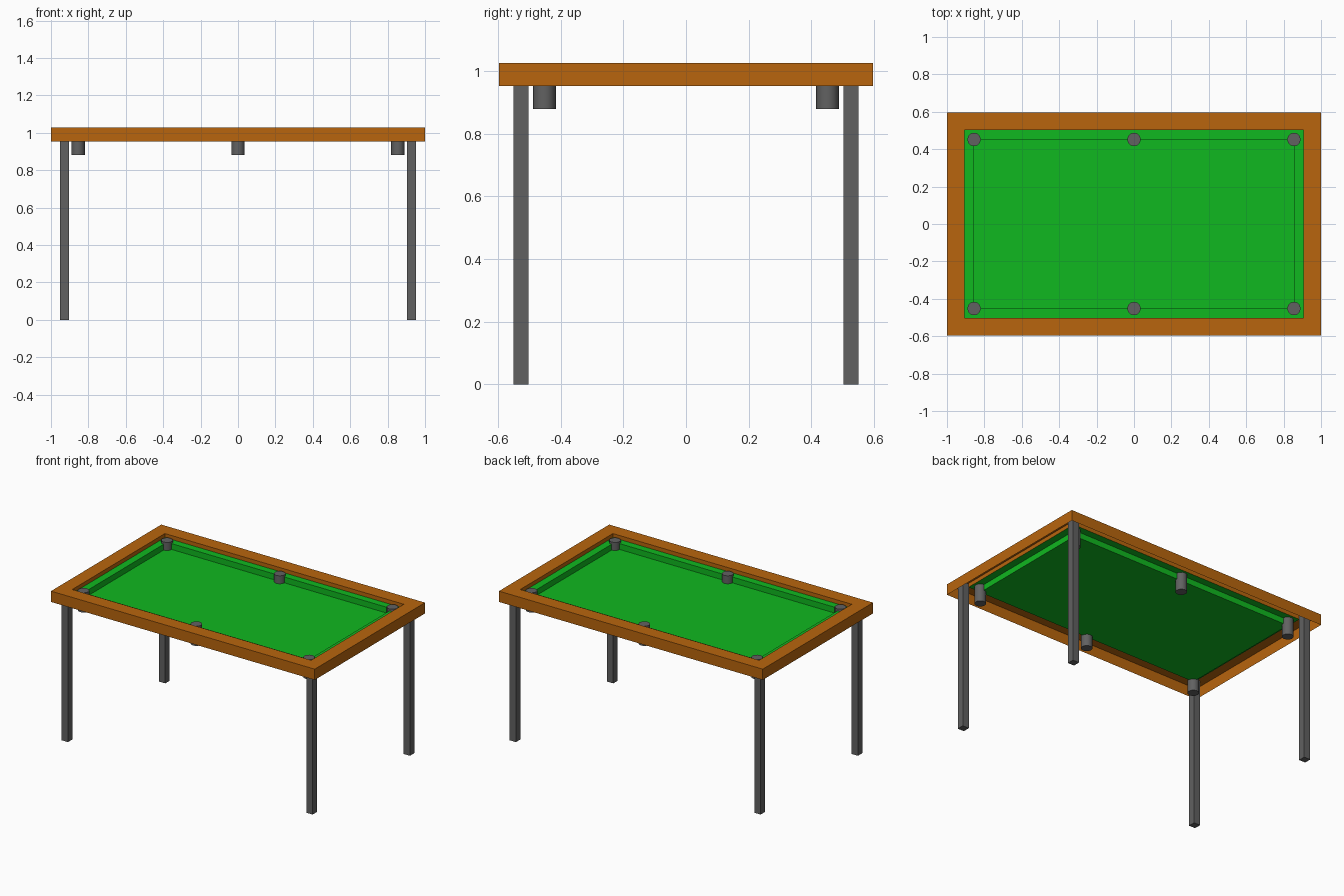
import bpy, bmesh, math

if "Cube" in bpy.data.objects:
    bpy.data.objects.remove(bpy.data.objects["Cube"])

def material(name, rgb):
    m = bpy.data.materials.new(name)
    m.diffuse_color = (*rgb, 1)
    m.use_nodes = True
    m.node_tree.nodes["Principled BSDF"].inputs["Base Color"].default_value = m.diffuse_color
    return m

def ring_shell(name, rings, mat, cap=False):
    """Bridge nested rectangles given as (half x, half y, z)."""
    bm = bmesh.new()
    loops = [[bm.verts.new((sx * x, sy * y, z))
              for sx, sy in ((-1, -1), (1, -1), (1, 1), (-1, 1))]
             for x, y, z in rings]
    for a, b in zip(loops, loops[1:]):
        for i in range(4):
            j = (i + 1) % 4
            bm.faces.new((a[i], a[j], b[j], b[i]))
    if cap:
        bm.faces.new(loops[-1])
    me = bpy.data.meshes.new(name)
    bm.to_mesh(me)
    bm.free()
    me.materials.append(mat)
    ob = bpy.data.objects.new(name, me)
    bpy.context.collection.objects.link(ob)
    return ob

wood = material("wood", (0.48, 0.13, 0.004))
felt = material("felt", (0.005, 0.48, 0.014))
metal = material("dark_metal", (0.12, 0.12, 0.12))

TOP, SKIRT, LEDGE, BED = 1.027, 0.953, 1.0, 0.96

# Wooden rim: open-bottomed skirt, top board and inner lip
ring_shell("wooden_rim", [(1.0, 0.597, SKIRT), (1.0, 0.597, TOP),
                          (0.906, 0.502, TOP), (0.906, 0.502, LEDGE)], wood)

# Green cushion ledge stepping down to the playing bed
ring_shell("cloth_bed", [(0.906, 0.502, LEDGE), (0.855, 0.452, LEDGE),
                         (0.855, 0.452, BED)], felt, cap=True)

# Square legs reaching up under the rim
LEG_TOP = 1.024
for sx, xn in ((-1, "left"), (1, "right")):
    for sy, yn in ((-1, "front"), (1, "back")):
        bpy.ops.mesh.primitive_cube_add(size=1, location=(sx * 0.928, sy * 0.527, LEG_TOP / 2))
        leg = bpy.context.object
        leg.name = f"{yn}_{xn}_leg"
        leg.scale = (0.048, 0.048, LEG_TOP)
        leg.data.materials.append(metal)

# Six cylindrical pockets on the cushion edge
POCKET_LOW, POCKET_TOP = 0.88, 1.015
for x, xn in ((-0.855, "left"), (0, "middle"), (0.855, "right")):
    for sy, yn in ((-1, "front"), (1, "back")):
        bpy.ops.mesh.primitive_cylinder_add(
            vertices=12, radius=0.036, depth=POCKET_TOP - POCKET_LOW,
            location=(x, sy * 0.452, (POCKET_TOP + POCKET_LOW) / 2))
        pocket = bpy.context.object
        pocket.name = f"{yn}_{xn}_pocket"
        pocket.data.materials.append(metal)
        bpy.ops.object.shade_smooth_by_angle(angle=math.radians(40))
